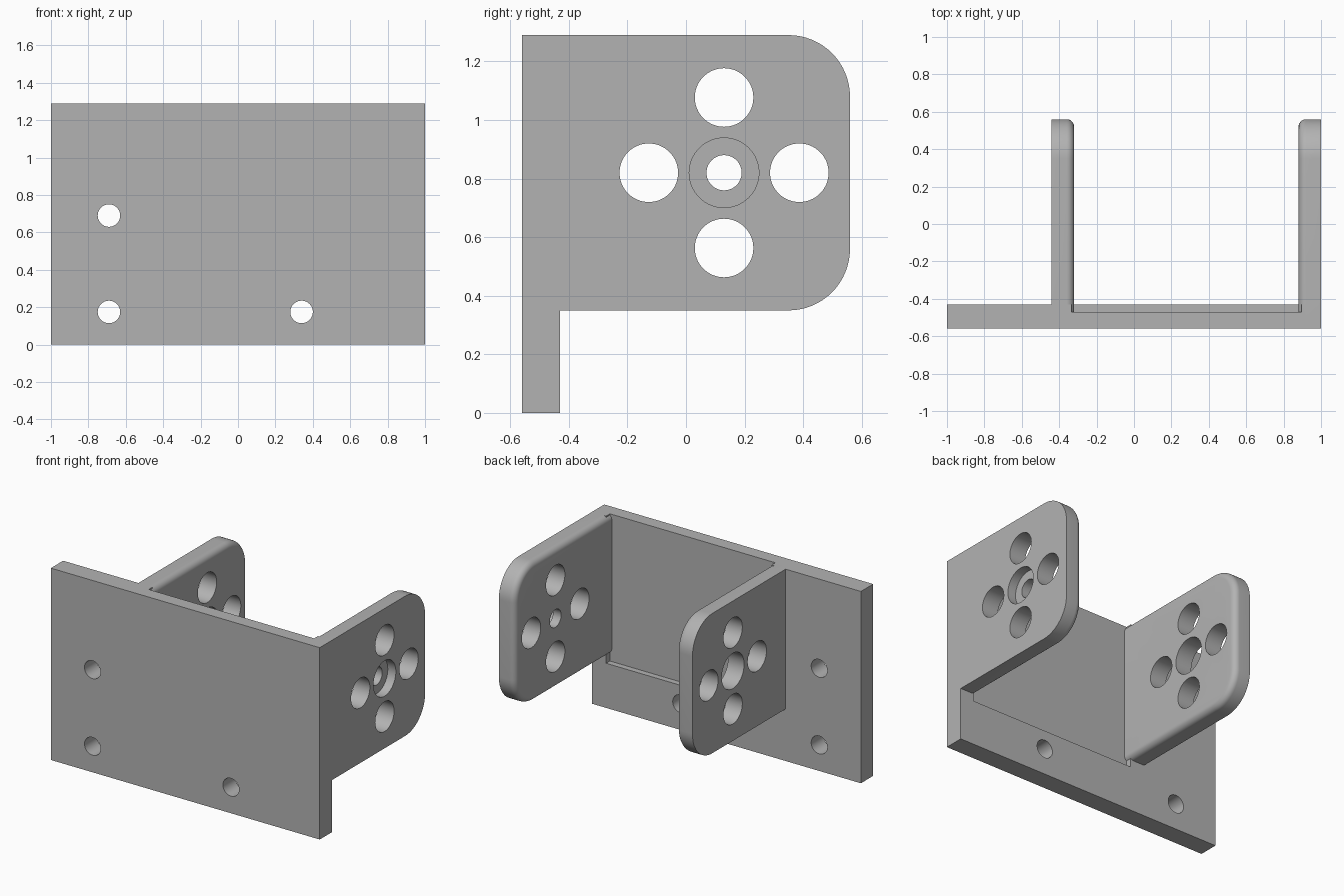
import bpy, bmesh, math

cube = bpy.data.objects.get("Cube")
if cube:
    bpy.data.objects.remove(cube, do_unlink=True)

grey = bpy.data.materials.new("plain grey")
grey.use_nodes = True
COLOR = (0.45, 0.45, 0.45, 1)
grey.diffuse_color = COLOR
grey.node_tree.nodes["Principled BSDF"].inputs["Base Color"].default_value = COLOR

FRONT, BACK, TOP = -0.56, 0.56, 1.29
ARM_BOTTOM, CORNER, FILLET = 0.35, 0.21, 0.04


def finish(name, bm):
    bmesh.ops.recalc_face_normals(bm, faces=bm.faces)
    mesh = bpy.data.meshes.new(name)
    bm.to_mesh(mesh)
    bm.free()
    mesh.materials.append(grey)
    obj = bpy.data.objects.new(name, mesh)
    bpy.context.collection.objects.link(obj)
    return obj


def box(name, x, y, z):
    bm = bmesh.new()
    bmesh.ops.create_cube(bm, size=1)
    for v in bm.verts:
        v.co = [(lo + hi) / 2 + c * (hi - lo) for c, (lo, hi) in zip(v.co, (x, y, z))]
    return finish(name, bm)


def cylinder(name, axis, center, radius, length):
    bm = bmesh.new()
    bmesh.ops.create_cone(bm, cap_ends=True, segments=64, radius1=radius,
                          radius2=radius, depth=length)
    obj = finish(name, bm)
    obj.location = center
    if axis == "x":
        obj.rotation_euler.y = math.pi / 2
    else:
        obj.rotation_euler.x = math.pi / 2
    return obj


def combine(target, tool, operation):
    bpy.context.view_layer.update()
    mod = target.modifiers.new(operation, "BOOLEAN")
    mod.operation, mod.solver, mod.object = operation, "EXACT", tool
    bpy.context.view_layer.objects.active = target
    bpy.ops.object.modifier_apply(modifier=mod.name)
    bpy.data.objects.remove(tool, do_unlink=True)


def outline(inset):
    """Side profile of an arm, with both far corners rounded."""
    r, y = CORNER - inset, BACK - CORNER
    pts = [(-0.5, TOP - inset)]
    for cz, start in ((TOP - CORNER, 90), (ARM_BOTTOM + CORNER, 0)):
        for i in range(17):
            a = math.radians(start - 90 * i / 16)
            pts.append((y + r * math.cos(a), cz + r * math.sin(a)))
    return pts + [(-0.5, ARM_BOTTOM + inset)]


def arm(name, outer, inner):
    """Plate from outer to inner x, with a rounded rim on the inner side."""
    side = 1 if inner > outer else -1
    levels = [(outer, 0)]
    for i in range(9):
        a = math.radians(90 * i / 8)
        levels.append((inner - side * FILLET * (1 - math.sin(a)),
                       FILLET * (1 - math.cos(a))))
    bm = bmesh.new()
    rings = [[bm.verts.new((x, y, z)) for y, z in outline(d)] for x, d in levels]
    for a, b in zip(rings, rings[1:]):
        for i in range(len(a)):
            j = (i + 1) % len(a)
            bm.faces.new((a[i], a[j], b[j], b[i]))
    bm.faces.new(rings[0])
    bm.faces.new(rings[-1])
    return finish(name, bm)


# Mounting plate with a shallow recess between the arms
bracket = box("bracket", (-1, 1), (FRONT, -0.43), (0, TOP))
combine(bracket, box("recess", (-0.335, 0.895), (-0.47, 0), (0.30, 1.5)), "DIFFERENCE")

# Two arms
combine(bracket, arm("right_arm", -0.44, -0.32), "UNION")
combine(bracket, arm("left_arm", 1, 0.88), "UNION")

# Screw holes in the plate
for x, z in ((-0.69, 0.69), (-0.69, 0.175), (0.34, 0.175)):
    combine(bracket, cylinder("screw_hole", "y", (x, -0.5, z), 0.06, 0.4), "DIFFERENCE")

# Ring of four holes through both arms
HY, HZ, RING = 0.13, 0.82, 0.257
for dy, dz in ((1, 0), (-1, 0), (0, 1), (0, -1)):
    combine(bracket, cylinder("ring_hole", "x", (0.3, HY + dy * RING, HZ + dz * RING),
                              0.1, 2), "DIFFERENCE")

# Central holes: wide in one arm, stepped in the other
combine(bracket, cylinder("wide_hole", "x", (-0.4, HY, HZ), 0.119, 0.4), "DIFFERENCE")
combine(bracket, cylinder("axle_hole", "x", (0.94, HY, HZ), 0.06, 0.4), "DIFFERENCE")
combine(bracket, cylinder("counterbore", "x", (1.04, HY, HZ), 0.119, 0.2), "DIFFERENCE")

# Smooth curves, sharp edges
bpy.ops.object.select_all(action="DESELECT")
bracket.select_set(True)
bpy.context.view_layer.objects.active = bracket
bpy.ops.object.shade_smooth_by_angle(angle=math.radians(30))
